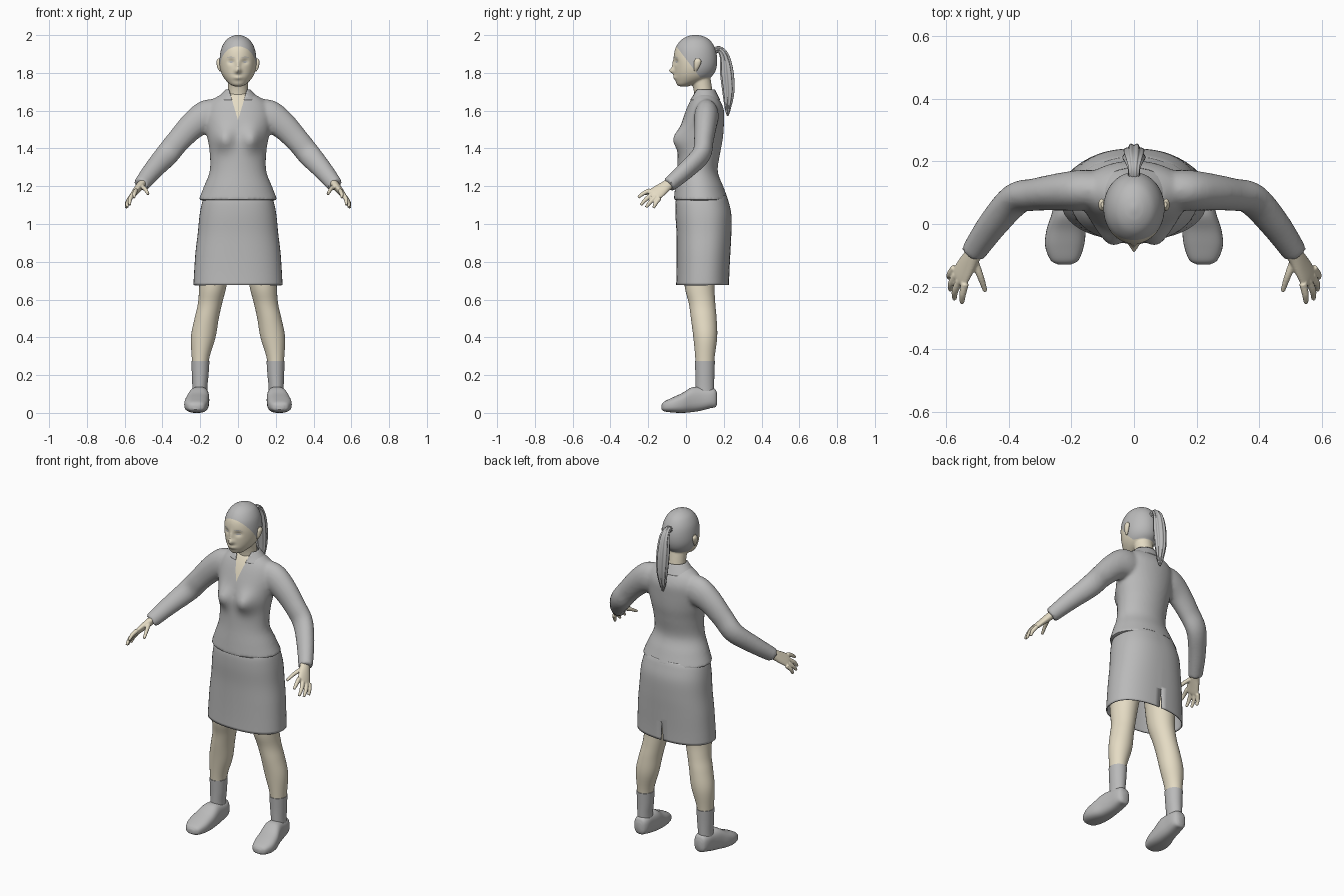
import bpy, bmesh, math
from mathutils import Vector
from mathutils.bvhtree import BVHTree

if "Cube" in bpy.data.objects:
    bpy.data.objects.remove(bpy.data.objects["Cube"], do_unlink=True)


def material(name, rgb):
    m = bpy.data.materials.new(name)
    m.use_nodes = True
    m.diffuse_color = (*rgb, 1)
    m.node_tree.nodes["Principled BSDF"].inputs["Base Color"].default_value = (*rgb, 1)
    return m


GREY = material("grey cloth and hair", (0.49, 0.49, 0.49))
SKIN = material("pale skin", (0.78, 0.71, 0.55))
Z = (0, 0, 1)
SIDES = (("left", 1), ("right", -1))


def select(ob):
    bpy.ops.object.select_all(action="DESELECT")
    ob.select_set(True)
    bpy.context.view_layer.objects.active = ob


def smooth(ob):
    select(ob)
    bpy.ops.object.shade_smooth_by_angle(angle=math.radians(45))


def finish(name, bm, mat):
    bmesh.ops.recalc_face_normals(bm, faces=bm.faces[:])
    mesh = bpy.data.meshes.new(name)
    bm.to_mesh(mesh)
    bm.free()
    mesh.materials.append(mat)
    ob = bpy.data.objects.new(name, mesh)
    bpy.context.collection.objects.link(ob)
    smooth(ob)
    return ob


def spline(rings, steps):
    pts = [Vector(r) for r in rings]
    pts = [2 * pts[0] - pts[1]] + pts + [2 * pts[-1] - pts[-2]]
    out = []
    for a, b, c, d in zip(pts, pts[1:], pts[2:], pts[3:]):
        for i in range(steps):
            t = i / steps
            out.append(b + 0.5 * t * ((c - a) + t * ((2 * a - 5 * b + 4 * c - d)
                                                     + t * (3 * b - a - 3 * c + d))))
    return out + [pts[-2]]


def loft(name, mat, rings, axis=None, side=(1, 0, 0), s=1, n=32, steps=5,
         power=1.0, flute=0.0, caps=True, shape=None):
    """Skin smooth elliptical rings (x, y, z, radius along side, other radius)."""
    path = spline([(s * r[0], *r[1:]) for r in rings], steps)
    mid = [Vector(p[:3]) for p in path]
    bm, loops = bmesh.new(), []
    for i, p in enumerate(path):
        t = Vector(axis) if axis else mid[min(i + 1, len(mid) - 1)] - mid[max(i - 1, 0)]
        t.normalize()
        u = Vector((s * side[0], *side[1:]))
        u = (u - u.dot(t) * t).normalized()
        v = t.cross(u)
        loop = []
        for k in range(n):
            a = math.tau * k / n
            f = 1 + flute * math.sin(9 * a)
            c, d = math.cos(a), math.sin(a)
            c = math.copysign(abs(c) ** power, c) * abs(p[3]) * f
            d = math.copysign(abs(d) ** power, d) * abs(p[4]) * f
            co = mid[i] + u * c + v * d
            if shape:
                shape(co)
            loop.append(bm.verts.new(co))
        loops.append(loop)
    for a, b in zip(loops, loops[1:]):
        for k in range(n):
            bm.faces.new((a[k], a[(k + 1) % n], b[(k + 1) % n], b[k]))
    if caps:
        bm.faces.new(loops[0])
        bm.faces.new(loops[-1])
    return finish(name, bm, mat)


def fuse(name, parts, voxel, rounds):
    """Join overlapping parts into one continuous smooth skin."""
    select(parts[0])
    for p in parts:
        p.select_set(True)
    bpy.ops.object.join()
    ob = bpy.context.view_layer.objects.active
    ob.name = name
    m = ob.modifiers.new("Blend", "REMESH")
    m.mode, m.voxel_size = "VOXEL", voxel
    r = ob.modifiers.new("Relax", "SMOOTH")
    r.factor, r.iterations = 0.5, rounds
    for mod in ("Blend", "Relax"):
        bpy.ops.object.modifier_apply(modifier=mod)
    smooth(ob)
    return ob


def cut(ob, planes, mat=None):
    """Cut along planes; recolour the region in front of all, or remove it."""
    bm = bmesh.new()
    bm.from_mesh(ob.data)
    for co, no in planes:
        bmesh.ops.bisect_plane(bm, geom=bm.verts[:] + bm.edges[:] + bm.faces[:],
                               dist=1e-5, plane_co=co, plane_no=no)
    hit = [f for f in bm.faces if all(
        (f.calc_center_median() - Vector(co)).dot(Vector(no)) > 0 for co, no in planes)]
    if mat:
        ob.data.materials.append(mat)
        for f in hit:
            f.material_index = len(ob.data.materials) - 1
    else:
        bmesh.ops.delete(bm, geom=hit, context="FACES")
    bm.to_mesh(ob.data)
    bm.free()
    smooth(ob)


def thicken(ob, t):
    ob.modifiers.new("Cloth", "SOLIDIFY").thickness = t


def bump(x, z, cx, cz, w, h):
    return math.exp(-((x - cx) / w) ** 2 - ((z - cz) / h) ** 2)


# Blouse with sleeves
def bust(p):
    if p.y < 0.06:
        p.y -= 0.045 * bump(abs(p.x), p.z, 0.075, 1.45, 0.05, 0.06)


parts = [loft("torso", GREY, [
    (0, .08, 1.125, .21, .145), (0, .07, 1.2, .18, .127), (0, .06, 1.28, .15, .108),
    (0, .07, 1.38, .15, .112), (0, .08, 1.46, .163, .116), (0, .09, 1.54, .175, .111),
    (0, .1, 1.6, .172, .101), (0, .102, 1.645, .15, .083), (0, .1, 1.675, .11, .064),
    (0, .1, 1.692, .075, .052)], axis=Z, shape=bust, n=48)]
for label, s in SIDES:
    parts.append(loft(label + "_sleeve", GREY, [
        (.1, .11, 1.575, .06, .085), (.165, .108, 1.568, .065, .088),
        (.235, .103, 1.525, .06, .074), (.315, .094, 1.442, .052, .064),
        (.377, .08, 1.367, .05, .062), (.45, .0, 1.285, .046, .052),
        (.515, -.092, 1.205, .038, .042)], side=(0, 1, 0), s=s))
blouse = fuse("blouse", parts, 0.01, 5)
neckline = [((0, 0, 1.55), (1, 0, .3)), ((0, 0, 1.55), (-1, 0, .3)), ((0, .07, 0), (0, -1, 0))]
cut(blouse, neckline, SKIN)

# Folded collar, open at the throat
collar = loft("collar", GREY, [
    (0, .1, 1.658, .118, .08), (0, .1, 1.682, .094, .068), (0, .097, 1.712, .064, .056)],
    axis=Z, caps=False)
cut(collar, neckline)
thicken(collar, 0.006)

# Skirt with back slit
skirt = loft("skirt", GREY, [
    (0, .085, 1.15, .17, .13), (0, .085, 1.12, .188, .14), (0, .092, 1.05, .203, .148),
    (0, .095, .95, .213, .145), (0, .093, .85, .225, .142), (0, .09, .75, .232, .14),
    (0, .088, .676, .236, .14)], axis=Z, n=48, power=0.87, caps=False)
cut(skirt, [((0, 0, .79), (1, 0, -.07)), ((0, 0, .79), (-1, 0, -.07)), ((0, .1, 0), (0, 1, 0))])
thicken(skirt, 0.006)


# Head, neck and face relief
def face(p):
    if p.y < 0.01:
        x, z = abs(p.x), p.z
        p.y -= .028 * bump(x, z, 0, 1.81, .015, .015) + .012 * bump(x, z, 0, 1.84, .01, .025)
        p.y -= .011 * bump(x, z, 0, 1.775, .026, .011)
        p.y += .011 * bump(x, z, .037, 1.86, .018, .014)


skull = loft("skull", SKIN, [
    (0, -.01, 1.728, .015, .02), (0, -.005, 1.737, .038, .042), (0, .025, 1.76, .064, .08),
    (0, .042, 1.79, .084, .102), (0, .05, 1.83, .096, .112), (0, .05, 1.88, .097, .115),
    (0, .049, 1.93, .088, .105), (0, .05, 1.97, .066, .08), (0, .05, 1.992, .037, .046),
    (0, .05, 2.002, .006, .008)], axis=Z, n=72, steps=8, shape=face)
neck = loft("neck", SKIN, [
    (0, .1, 1.62, .06, .05), (0, .095, 1.67, .056, .05), (0, .088, 1.72, .053, .05),
    (0, .07, 1.8, .055, .055)], axis=Z)
head = fuse("head", [skull, neck], 0.005, 3)
cut(head, [((0, -.055, 1.945), (0, 1.3, 1)), ((0, 0, 1.775), Z)], GREY)

# Eyes and brows as thin plates on the face
tree = BVHTree.FromPolygons([v.co for v in head.data.vertices],
                            [p.vertices[:] for p in head.data.polygons])


def plate(name, mat, x0, x1, z, rise, h, count=10):
    bm, rows = bmesh.new(), []
    for i in range(count + 1):
        t = i / count
        x, half = x0 + (x1 - x0) * t, h * (0.1 + math.sin(math.pi * t))
        row = []
        for e in (-half, half):
            zz = z + rise * math.sin(math.pi * t) + e
            hit = tree.ray_cast(Vector((x, -1, zz)), Vector((0, 1, 0)))[0]
            row.append(bm.verts.new((x, hit.y - 0.002 if hit else -0.05, zz)))
        rows.append(row)
    for a, b in zip(rows, rows[1:]):
        bm.faces.new((a[0], b[0], b[1], a[1]))
    finish(name, bm, mat)


for label, s in SIDES:
    plate(label + "_eye", GREY, s * .023, s * .052, 1.858, 0, .0045)
    plate(label + "_brow", GREY, s * .016, s * .06, 1.879, .005, .002)
    loft(label + "_ear", SKIN, [
        (.094, .05, 1.808, .004, .006), (.1, .056, 1.83, .01, .014), (.103, .062, 1.86, .011, .019),
        (.101, .062, 1.877, .004, .009)], axis=Z, s=s, n=16)

# Ponytail
loft("ponytail", GREY, [
    (0, .14, 1.91, .018, .018), (0, .175, 1.925, .018, .016), (0, .204, 1.888, .028, .024),
    (0, .217, 1.8, .034, .034), (0, .225, 1.7, .03, .03), (0, .222, 1.62, .019, .017),
    (0, .221, 1.573, .005, .005)], n=54, flute=0.1)

# Hands
FINGERS = [
    [(.54, -.19, 1.178), (.548, -.225, 1.162), (.55, -.253, 1.14)],
    [(.557, -.18, 1.157), (.572, -.213, 1.13), (.574, -.24, 1.1)],
    [(.569, -.163, 1.142), (.584, -.19, 1.115), (.587, -.212, 1.088)],
    [(.573, -.14, 1.137), (.588, -.16, 1.11), (.592, -.172, 1.084)],
    [(.513, -.11, 1.203), (.492, -.165, 1.185), (.475, -.215, 1.157)]]
for label, s in SIDES:
    parts = [loft(label + "_palm", SKIN, [
        (.49, -.06, 1.232, .03, .024), (.515, -.1, 1.205, .031, .022),
        (.538, -.137, 1.178, .038, .018), (.556, -.168, 1.156, .04, .014),
        (.563, -.18, 1.148, .03, .009)], side=(.035, .055, -.045), s=s)]
    for f in FINGERS:
        rings = [(*p, r, r) for p, r in zip(f, (.0125, .011, .0075))]
        parts.append(loft("finger", SKIN, rings, side=(.3, .5, -.4), s=s, n=14))
    fuse(label + "_hand", parts, 0.004, 2)

# Legs, socks and shoes
for label, s in SIDES:
    loft(label + "_leg", SKIN, [
        (.115, .08, .85, .085, .09), (.132, .072, .68, .073, .08), (.148, .085, .58, .064, .07),
        (.166, .094, .5, .064, .068), (.184, .102, .4, .065, .063), (.199, .1, .28, .045, .05),
        (.2, .1, .15, .038, .045)], axis=Z, s=s)
    loft(label + "_sock", GREY, [
        (.199, .1, .275, .048, .053), (.2, .1, .2, .044, .05), (.202, .1, .14, .04, .049),
        (.203, .1, .08, .04, .048)], axis=Z, s=s)
    # Shoe sections: y, centre x, half width, sole height, top height
    shoe = [(-.13, .222, .02, .018, .043), (-.115, .222, .045, .008, .06),
            (-.07, .222, .062, .002, .082), (-.02, .217, .063, 0, .105),
            (.03, .208, .056, .004, .135), (.08, .203, .049, .012, .137),
            (.13, .2, .045, .025, .132), (.155, .2, .035, .03, .125), (.165, .2, .02, .045, .1)]
    loft(label + "_shoe", GREY, [
        (x, y, (lo + hi) / 2, w, (hi - lo) / 2) for y, x, w, lo, hi in shoe],
        axis=(0, 1, 0), s=s, power=0.75)
